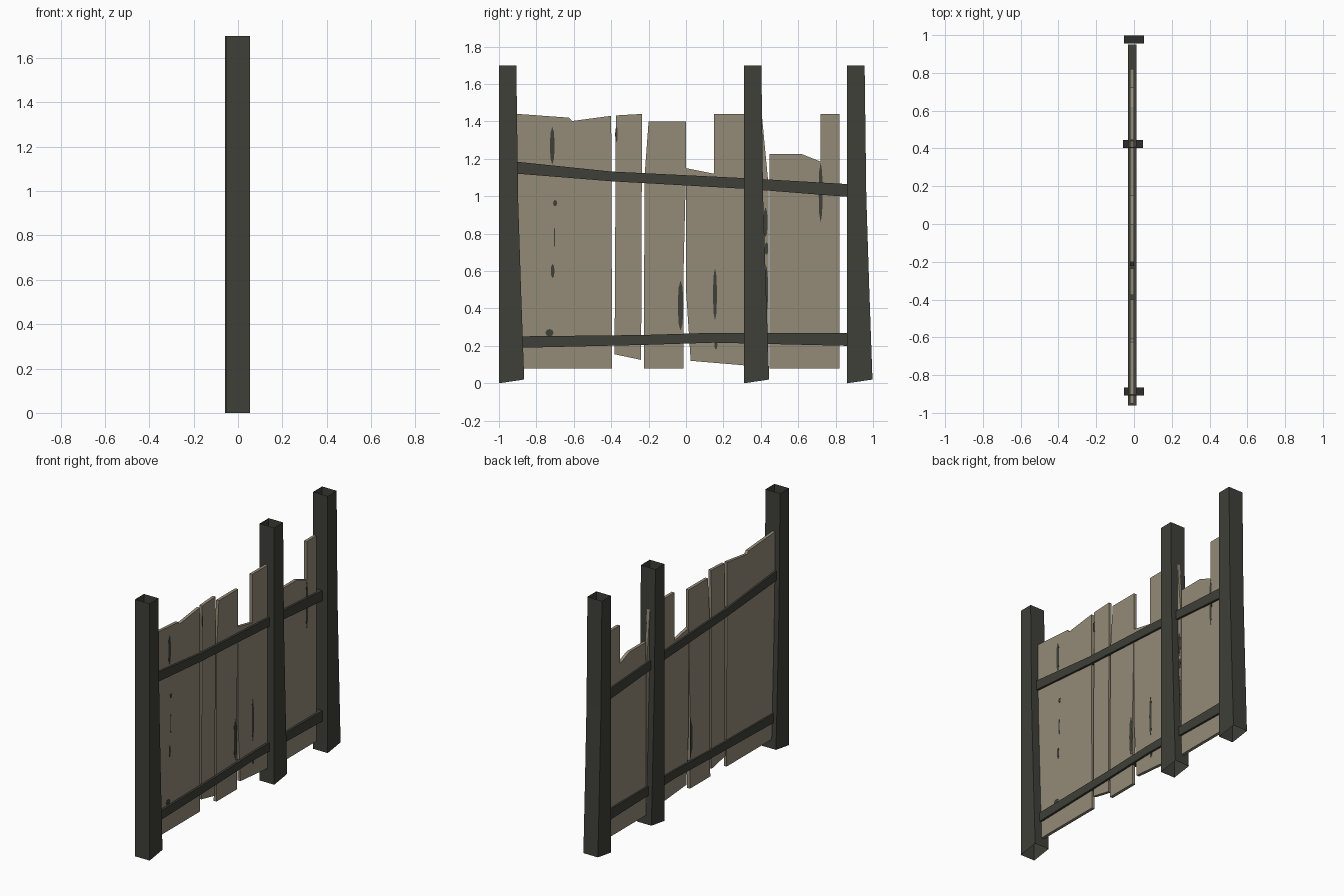
import bpy, bmesh, math

if "Cube" in bpy.data.objects:
    bpy.data.objects.remove(bpy.data.objects["Cube"])


def material(name, rgb):
    m = bpy.data.materials.new(name)
    m.diffuse_color = (*rgb, 1)
    m.use_nodes = True
    m.node_tree.nodes["Principled BSDF"].inputs["Base Color"].default_value = m.diffuse_color
    return m


DARK = material("dark weathered wood", (0.050, 0.050, 0.041))
PALE = material("pale plank wood", (0.295, 0.258, 0.187))


def finish(bm, name, mat):
    bmesh.ops.recalc_face_normals(bm, faces=bm.faces[:])
    me = bpy.data.meshes.new(name)
    bm.to_mesh(me)
    bm.free()
    me.materials.append(mat)
    ob = bpy.data.objects.new(name, me)
    bpy.context.collection.objects.link(ob)
    return ob


def slab(name, outline, x0, x1, mat):
    """Extrude a (y, z) outline from x0 to x1."""
    bm = bmesh.new()
    f = bm.faces.new([bm.verts.new((x0, y, z)) for y, z in outline])
    ext = bmesh.ops.extrude_face_region(bm, geom=[f])
    for v in ext["geom"]:
        if isinstance(v, bmesh.types.BMVert):
            v.co.x = x1
    return finish(bm, name, mat)


def loft(name, rings, mat, caps):
    """Skin four-cornered rings."""
    bm = bmesh.new()
    vs = [[bm.verts.new(p) for p in ring] for ring in rings]
    for a, b in zip(vs, vs[1:]):
        for i in range(4):
            j = (i + 1) % 4
            bm.faces.new((a[i], a[j], b[j], b[i]))
    if caps:
        bm.faces.new(vs[0])
        bm.faces.new(vs[-1])
    return finish(bm, name, mat)


# Posts: hollow square tubes that flare toward +y at the foot
def post(name, y, shift):
    rings = []
    for z, w, rise in ((0, 0.135, 0.02), (0.5, 0.118, 0), (1.0, 0.102, 0), (1.7, 0.093, 0)):
        a, b = -0.053 + shift, 0.053 + shift
        rings.append([(a, y, z), (b, y, z), (b, y + w, z + rise), (a, y + w, z + rise)])
    loft(name, rings, DARK, False)


post("front_post", -1.0, 0.0)
post("middle_post", 0.31, -0.005)
post("back_post", 0.862, 0.0)


# Rails: slightly bent bars through the posts
def rail(name, stations):
    loft(name, [[(-0.031, y, a), (0.014, y, a), (0.014, y, b), (-0.031, y, b)]
                for y, a, b in stations], DARK, True)


rail("upper_rail", [(-0.96, 1.125, 1.19), (-0.4, 1.08, 1.132), (0.31, 1.04, 1.097),
                    (0.95, 0.99, 1.06)])
rail("lower_rail", [(-0.96, 0.188, 0.25), (-0.23, 0.205, 0.258), (0.15, 0.217, 0.27),
                    (0.95, 0.198, 0.27)])

# Broken planks
planks = {
    "wide_plank": [(-0.95, 0.08), (-0.395, 0.08), (-0.40, 1.43), (-0.61, 1.402),
                   (-0.625, 1.42), (-0.9, 1.44), (-0.95, 1.44)],
    "narrow_plank": [(-0.382, 0.155), (-0.24, 0.125), (-0.235, 1.44), (-0.375, 1.432)],
    "tapered_plank": [(-0.225, 0.08), (-0.013, 0.08), (-0.013, 0.6), (0.0, 1.15),
                      (0.0, 1.4), (-0.2, 1.4), (-0.222, 1.1)],
    "notched_plank": [(0.025, 0.12), (0.44, 0.085), (0.442, 1.05), (0.405, 1.44),
                      (0.15, 1.44), (0.15, 1.12), (0.0, 1.15), (0.0, 0.5)],
    "stepped_plank": [(0.446, 0.08), (0.82, 0.08), (0.82, 1.44), (0.72, 1.44),
                      (0.72, 1.185), (0.62, 1.225), (0.446, 1.225)],
}
for name, outline in planks.items():
    slab(name, outline, -0.02, 0.0, PALE)

# Cracks and knots: thin dark plates (y, z centre, half width, half height)
cracks = [(-0.715, 1.27, 0.013, 0.10), (-0.70, 0.963, 0.011, 0.017),
          (-0.703, 0.78, 0.003, 0.06), (-0.713, 0.60, 0.010, 0.038),
          (-0.73, 0.27, 0.022, 0.020), (-0.372, 1.33, 0.007, 0.042),
          (-0.029, 0.415, 0.015, 0.135), (0.155, 0.475, 0.011, 0.14),
          (0.16, 0.205, 0.008, 0.025), (0.72, 1.02, 0.011, 0.16),
          (0.425, 0.86, 0.012, 0.08), (0.43, 0.72, 0.010, 0.035),
          (0.43, 0.50, 0.009, 0.13)]
for i, (y, z, w, h) in enumerate(cracks):
    outline = [(y + w * math.cos(t * math.pi / 4), z + h * math.sin(t * math.pi / 4))
               for t in range(8)]
    slab(f"crack_{i + 1}", outline, -0.001, 0.001, DARK)
# The long crack shows on the other side as well
slab("rear_crack", [(-0.015, 0.28), (-0.015, 0.55), (-0.038, 0.48), (-0.038, 0.34)],
     -0.021, -0.019, DARK)
